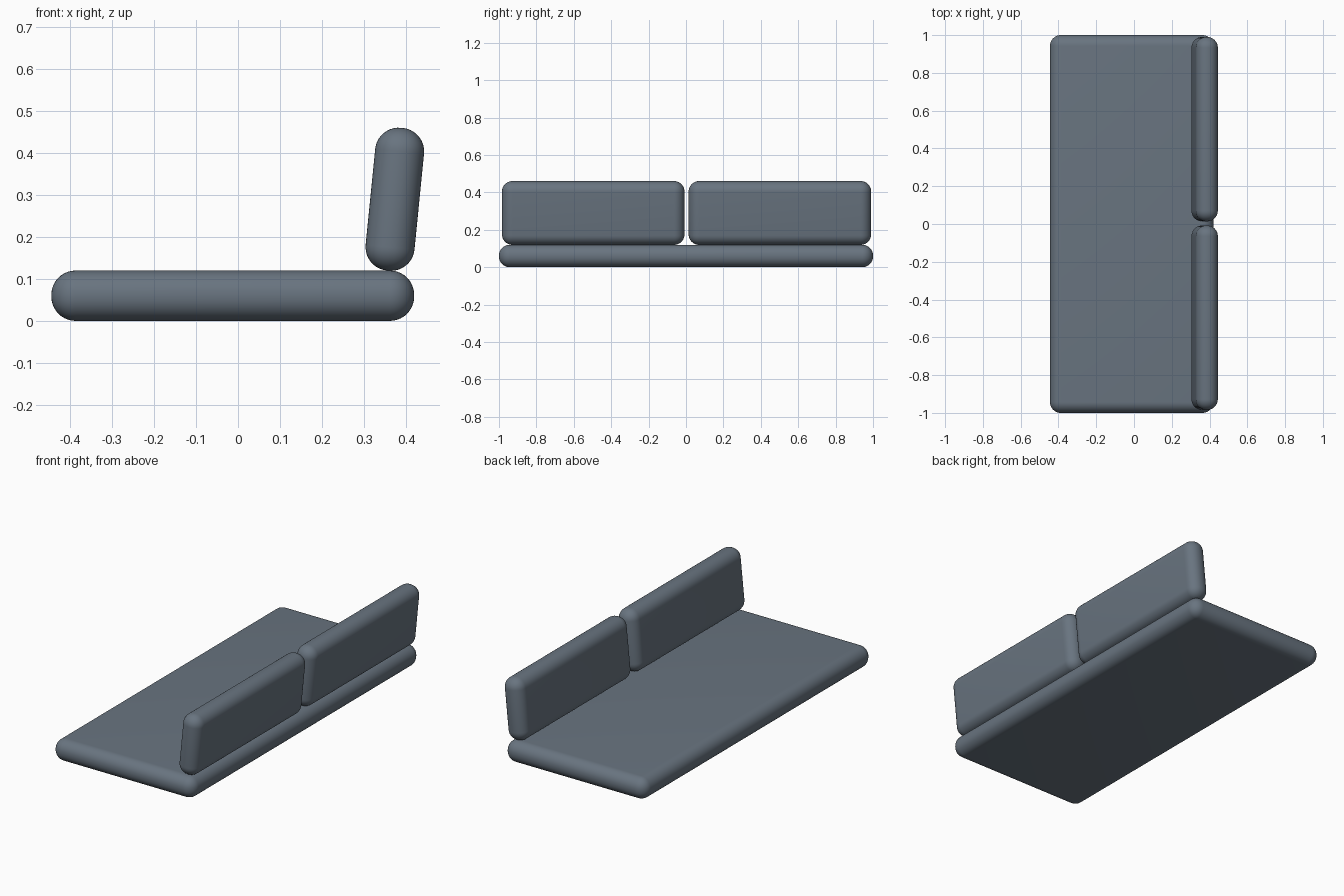
import bpy
import math

cube = bpy.data.objects.get("Cube")
if cube:
    bpy.data.objects.remove(cube, do_unlink=True)

# Slate upholstery
fabric = bpy.data.materials.new("slate_fabric")
fabric.use_nodes = True
colour = (0.14, 0.175, 0.215, 1)
fabric.diffuse_color = colour
fabric.node_tree.nodes["Principled BSDF"].inputs["Base Color"].default_value = colour


def cushion(name, size, centre, tilt=0):
    """Slab with fully rounded edges and corners."""
    bpy.ops.mesh.primitive_cube_add(size=1)
    ob = bpy.context.object
    ob.name = name
    ob.scale = size
    bpy.ops.object.transform_apply(location=False, rotation=False, scale=True)
    ob.location = centre
    ob.rotation_euler.y = math.radians(tilt)
    bevel = ob.modifiers.new("round_edges", "BEVEL")
    bevel.width = min(size) * 0.48
    bevel.segments = 10
    bpy.ops.object.modifier_apply(modifier=bevel.name)
    ob.data.materials.append(fabric)
    bpy.ops.object.shade_smooth_by_angle(angle=math.radians(40))
    return ob


# Seat mattress
cushion("seat_cushion", (0.865, 2.0, 0.12), (-0.0125, 0, 0.06))

# Two leaning back cushions
for name, y in (("back_cushion_front", -0.496), ("back_cushion_rear", 0.502)):
    cushion(name, (0.117, 0.976, 0.342), (0.374, y, 0.29), 5.7)
